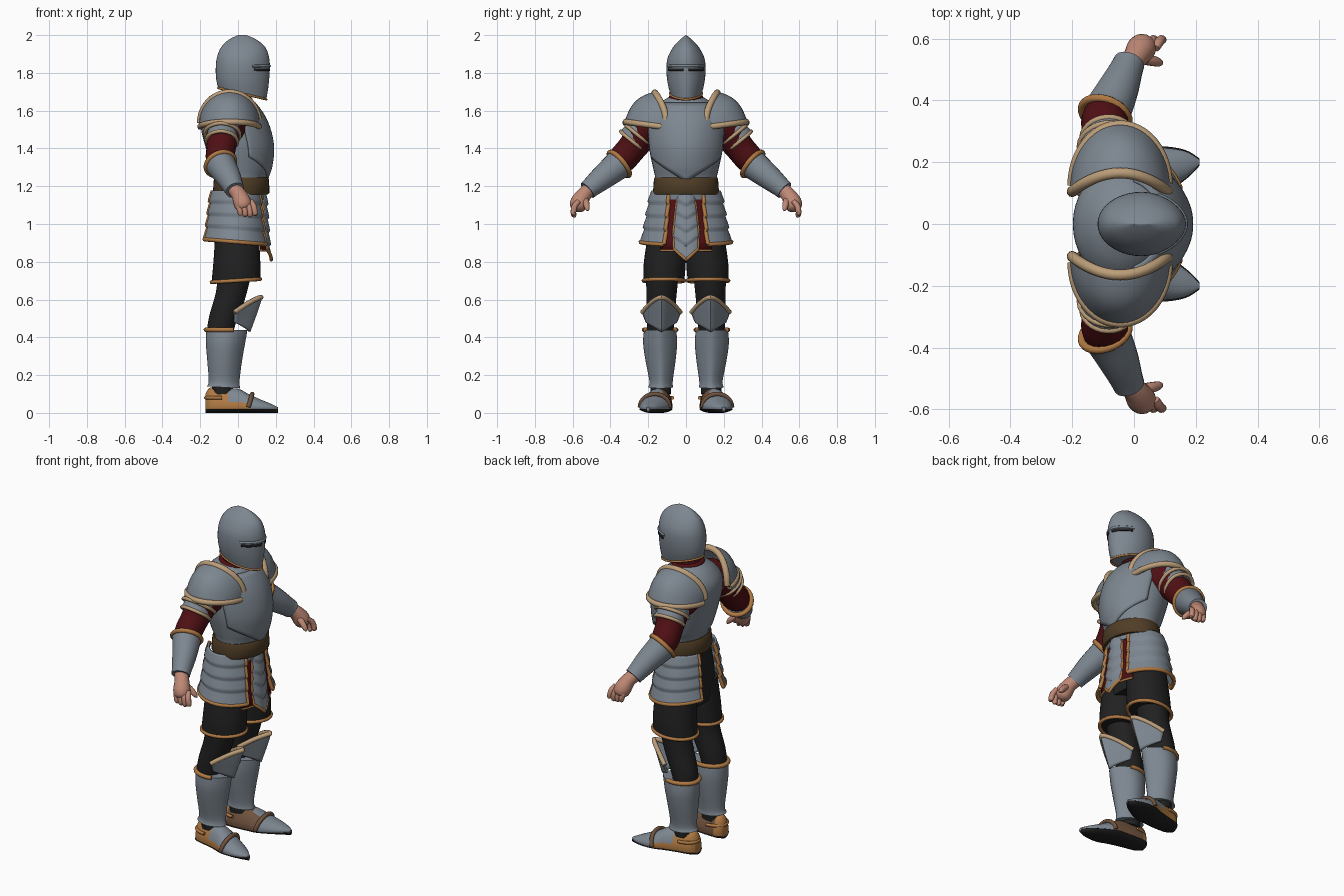
import bpy, bmesh, math
from math import sin, cos, pi, radians
from mathutils import Vector

if "Cube" in bpy.data.objects:
    bpy.data.objects.remove(bpy.data.objects["Cube"])

def mat(name, r, g, b):
    m = bpy.data.materials.new(name)
    m.diffuse_color = (r, g, b, 1)
    m.use_nodes = True
    m.node_tree.nodes["Principled BSDF"].inputs["Base Color"].default_value = m.diffuse_color
    return m

STEEL = mat("steel", .205, .24, .28)
TAN = mat("tan trim", .50, .34, .19)
COPPER = mat("copper trim", .43, .19, .055)
RED = mat("dark red cloth", .08, .005, .007)
BLACK = mat("black cloth", .015, .015, .015)
BELT = mat("belt brown", .08, .047, .019)
SKIN = mat("skin", .52, .25, .18)
SHOE = mat("shoe leather", .16, .085, .048)

def spline(pts, k=4):
    """Catmull-Rom resampling of a list of tuples."""
    out = []
    for i in range(len(pts) - 1):
        a, b, c, d = pts[max(i - 1, 0)], pts[i], pts[i + 1], pts[min(i + 2, len(pts) - 1)]
        for j in range(k):
            t = j / k
            out.append(tuple(.5 * (2 * q + (r - p) * t + (2 * p - 5 * q + 4 * r - s) * t * t
                       + (3 * q - p - 3 * r + s) * t ** 3) for p, q, r, s in zip(a, b, c, d)))
    return out + [tuple(pts[-1])]

def skin(name, rows, m, wrap=True, loop=False, caps=True, mirror=False, thick=0, angle=40, rule=None):
    """Join rows of points into a smooth skin."""
    bm = bmesh.new()
    vs = [[bm.verts.new(p) for p in row] for row in rows]
    n, k = len(vs), len(vs[0])
    for i in range(n if loop else n - 1):
        for j in range(k if wrap else k - 1):
            a, b, j2 = vs[i], vs[(i + 1) % n], (j + 1) % k
            bm.faces.new((a[j], a[j2], b[j2], b[j]))
    if wrap and caps and not loop:
        bm.faces.new(vs[0])
        bm.faces.new(vs[-1])
    bmesh.ops.remove_doubles(bm, verts=bm.verts, dist=.0002)
    bmesh.ops.recalc_face_normals(bm, faces=bm.faces)
    me = bpy.data.meshes.new(name)
    bm.to_mesh(me)
    bm.free()
    for x in (m if isinstance(m, list) else [m]):
        me.materials.append(x)
    if rule:
        for p in me.polygons:
            p.material_index = rule(p.center)
    me.shade_smooth()
    me.set_sharp_from_angle(angle=radians(angle))
    ob = bpy.data.objects.new(name, me)
    bpy.context.collection.objects.link(ob)
    if thick:
        s = ob.modifiers.new("thickness", 'SOLIDIFY')
        s.thickness, s.offset = thick, 0
    if mirror:
        ob.modifiers.new("mirror", 'MIRROR').use_axis = (False, True, False)
    return ob

def tube(name, pts, m, loop=False, mirror=True, n=20):
    """Round tube through (x, y, z, radius) points."""
    P, rows, nrm, L = [Vector(p[:3]) for p in pts], [], None, len(pts)
    for i, p in enumerate(P):
        t = (P[(i + 1) % L] - P[i - 1]) if loop else (P[min(i + 1, L - 1)] - P[max(i - 1, 0)])
        t.normalize()
        nrm = t.orthogonal() if nrm is None else nrm - t * nrm.dot(t)
        nrm.normalize()
        b, r = t.cross(nrm), pts[i][3]
        rows.append([p + r * (cos(2 * pi * j / n) * nrm + sin(2 * pi * j / n) * b) for j in range(n)])
    return skin(name, rows, m, loop=loop, mirror=mirror)

def trim(name, path, r, m, loop=False, mirror=True):
    return tube(name, [(*p, r) for p in path], m, loop, mirror, n=10)

def hoop(name, c, axis, r, t, m):
    a = Vector(axis).normalized()
    u = a.orthogonal().normalized()
    w = a.cross(u)
    trim(name, [Vector(c) + r * (cos(i * pi / 14) * u + sin(i * pi / 14) * w) for i in range(28)], t, m, True)

def rpt(g, th, push=0):
    """Point on a body ring (z, back x, front x, centre y, half width, keel, tilt)."""
    z, xb, xf, cy, ry, k, tilt = g
    c, s = cos(th), sin(th)
    return Vector(((xb + xf) / 2 + ((xf - xb) / 2 + push) * c,
                   cy + (ry + push) * s * (1 - k * max(0, c) ** 2), z + tilt * c))

def ring_at(R, z):
    for a, b in zip(R, R[1:]):
        if z <= b[0]:
            t = max(0, (z - a[0]) / (b[0] - a[0]))
            return tuple(p + (q - p) * t for p, q in zip(a, b))
    return R[-1]

def hull(name, R, m, n=40, **kw):
    return skin(name, [[rpt(g, 2 * pi * j / n) for j in range(n)] for g in R], m, **kw)

def sheet(name, f, nu, nv, m, thick=.012, mirror=True, **kw):
    return skin(name, [[f(i / nu, j / nv) for i in range(nu + 1)] for j in range(nv + 1)], m,
                wrap=False, thick=thick, mirror=mirror, **kw)

# Helmet with ridge, eye slits, brow and rim
H = spline([(1.69, -.105, .15, 0, .084, .14, -.03), (1.75, -.115, .162, 0, .098, .14, -.015),
            (1.82, -.118, .168, 0, .104, .14, 0), (1.88, -.112, .165, 0, .097, .12, 0),
            (1.935, -.09, .145, 0, .069, .08, 0), (1.975, -.05, .10, 0, .033, 0, 0), (2.0, .0, .045, 0, .002, 0, 0)])
hull("helmet", H, STEEL)
sheet("eye_slit", lambda u, v: rpt(ring_at(H, 1.812 + .012 * v), .14 + 1.0 * u, .002), 12, 1, BLACK, .004)
trim("brow_ridge", [rpt(ring_at(H, 1.836), -1.2 + .1 * i, -.001) for i in range(25)], .007, STEEL, mirror=False)
trim("helmet_rim", [rpt(H[0], i * pi / 20) for i in range(40)], .006, COPPER, True, False)
tube("neck", [(-.02, 0, 1.6, .08), (0, 0, 1.74, .07)], RED, mirror=False)
hoop("collar_roll", (-.015, 0, 1.668), (.1, 0, 1), .078, .014, RED)

# Cuirass with V-edged breastplate and belt
T = spline([(1.13, -.11, .14, 0, .16, 0, 0), (1.24, -.112, .152, 0, .163, .05, 0), (1.30, -.14, .172, 0, .175, .1, 0),
            (1.40, -.17, .183, 0, .195, .1, 0), (1.50, -.195, .165, 0, .20, .05, 0), (1.58, -.193, .13, 0, .19, 0, 0),
            (1.64, -.155, .085, 0, .14, 0, 0), (1.675, -.11, .06, 0, .085, 0, 0)])
hull("cuirass", T, STEEL)
def breast(u, v):
    a = (u - .5) * 2.6
    low = 1.225 + .10 * abs(a)
    return rpt(ring_at(T, low + (1.64 - low) * v), a, .003)
sheet("breastplate", breast, 28, 16, STEEL, mirror=False)
hull("belt", [(1.155, -.128, .158, 0, .172, 0, 0), (1.165, -.133, .166, 0, .175, 0, 0),
              (1.235, -.128, .165, 0, .17, 0, 0), (1.245, -.12, .158, 0, .166, 0, 0)], BELT)

# Shoulder plates: dome between an inner arch and an outer rim
def dome(u, v):
    c, s = cos(pi * u), sin(pi * u)
    i = Vector((-.045 + .155 * c, .105 + .06 * s * s, 1.535 + .16 * s))
    o = Vector((-.045 + .155 * c, .125 + .195 * s, 1.515 + .025 * s))
    return i.lerp(o, v) + Vector((0, .6, .8)) * .035 * sin(pi * v) * s
sheet("shoulder_plate", dome, 24, 10, STEEL)
trim("shoulder_inner_trim", [dome(i / 24, 0) for i in range(25)], .018, TAN)
trim("shoulder_outer_trim", [dome(i / 24, 1) for i in range(25)], .016, TAN)
AX = Vector((-.01, .11, -.14)).normalized()
for k in range(2):
    c = Vector((-.08, .222, 1.515)) + AX * .045 * k
    e = c + AX * .05
    tube("upper_arm_lame", [(*c, .088 - .008 * k), (*e, .096 - .011 * k)], STEEL)
    hoop("upper_arm_lame_trim", e, AX, .093 - .011 * k, .010, TAN)

# Arms
tube("sleeve", spline([(-.06, .15, 1.52, .115), (-.075, .22, 1.49, .095), (-.088, .28, 1.41, .078),
                       (-.095, .34, 1.34, .075), (-.085, .39, 1.29, .05)]), RED)
FA = Vector((.075, .185, -.155))
tube("forearm_guard", spline([(-.093, .353, 1.318, .082), (-.08, .378, 1.297, .076), (-.05, .44, 1.247, .066),
                              (-.025, .50, 1.197, .054), (-.016, .522, 1.178, .051)]), STEEL)
hoop("forearm_guard_trim", (-.093, .353, 1.318), FA, .080, .013, COPPER)

# Hands
tube("palm", spline([(-.02, .51, 1.185, .038), (.005, .54, 1.155, .04), (.022, .565, 1.115, .047),
                     (.033, .575, 1.085, .04), (.038, .58, 1.07, .018)]), SKIN)
for i in range(4):
    x, d = -.008 + .026 * i, .012 * abs(i - 1.6)
    tube("finger", spline([(x, .568, 1.12, .013), (x + .012, .590, 1.095, .016), (x + .02, .596, 1.06, .015),
                           (x + .02, .592, 1.04 + d, .0135), (x + .02, .588, 1.03 + d, .004)], 3), SKIN, n=10)
tube("thumb", spline([(.01, .54, 1.14, .018), (.05, .53, 1.115, .018), (.08, .523, 1.085, .014),
                      (.09, .52, 1.07, .005)], 3), SKIN, n=10)

# Hips, shorts and legs
hull("hips", spline([(.84, -.115, .10, 0, .2, 0, 0), (1.0, -.13, .12, 0, .195, 0, 0), (1.2, -.11, .13, 0, .155, 0, 0)]), BLACK)
S = spline([(.70, -.14, .118, .117, .108, 0, .008), (.8, -.13, .118, .112, .111, 0, 0), (.95, -.12, .11, .1, .1, 0, 0)])
hull("shorts_leg", S, BLACK, mirror=True)
trim("shorts_hem", [rpt(S[0], i * pi / 16) for i in range(32)], .010, COPPER, True)
tube("leg", spline([(-.015, .125, .76, .09), (-.04, .13, .62, .08), (-.09, .135, .46, .072),
                    (-.095, .135, .3, .06), (-.08, .133, .1, .055)]), BLACK)

# Hip skirt plates: soft stepped lames around each side
def tasset(u, v):
    a, f = radians(29 + 126 * u), (v * 4) % 1 if v < 1 else 1
    g = .012 * f
    return Vector((-.012 + (.135 + .035 * v + g) * cos(a), (.178 + .05 * v + g) * sin(a),
                   1.175 - .27 * v - .015 * v * cos(a)))
sheet("hip_plates", tasset, 24, 24, STEEL, angle=180)
trim("hip_plate_hem", [tasset(i / 24, 1) for i in range(25)], .011, COPPER)
for e in (0, 1):
    trim("hip_plate_edge", [tasset(e, i / 24) for i in range(25)], .011, COPPER)

# Red cloth and chevron front plate
def cloth(u, v):
    a = radians(-36 + 72 * u)
    return Vector((-.012 + (.135 + .03 * v) * cos(a), (.178 + .05 * v) * sin(a), 1.17 - .31 * v))
sheet("red_cloth", cloth, 12, 6, RED, .008, mirror=False)
trim("red_cloth_hem", [cloth(i / 12, 1) for i in range(13)], .007, COPPER, mirror=False)
def fauld(u, v):
    s, f = 2 * u - 1, (v * 5) % 1 if v < 1 else 1
    return Vector((.142 + .022 * v + .012 * f - .025 * s * s, s * (.04 + .026 * min(1, v * 1.4) - .012 * max(0, v - .7)),
                   1.165 - .355 * v + .058 * abs(s) * (.3 + .7 * v)))
sheet("front_chevron_plate", fauld, 12, 30, STEEL, mirror=False, angle=60)
trim("front_plate_hem", [fauld(i / 12, 1) for i in range(13)], .009, COPPER, mirror=False)
trim("front_plate_edge", [fauld(1, i / 15) for i in range(16)], .008, COPPER)

# Knee guards
def knee(u, v):
    s = abs(2 * u - 1)
    xc = .122 - .03 * sin(pi * v / 2) - .032 * v * v
    top, bot = .612 - .08 * s ** 1.6, .43 + .05 * s
    return Vector((xc - (xc + .02) * s ** 1.25, .13 + (2 * u - 1) * (.1 - .022 * v), top + (bot - top) * v))
sheet("knee_guard", knee, 20, 10, STEEL)
trim("knee_guard_trim", [knee(i / 20, 0) for i in range(21)], .013, TAN)

# Shin guards, trimmed around the back
G = spline([(.135, -.165, .012, .134, .066, .25, -.005), (.17, -.155, .008, .132, .062, .35, 0),
            (.28, -.163, .022, .135, .080, .35, 0), (.37, -.17, .038, .137, .09, .35, 0),
            (.44, -.17, .05, .137, .085, .35, 0)])
hull("shin_guard", G, STEEL, mirror=True, angle=30)
trim("shin_guard_trim", [rpt(G[-1], pi / 2 + i * pi / 20) for i in range(-2, 23)], .012, COPPER)

# Shoes: (x, centre y, half width, top z)
F = spline([(-.172, .128, .03, .10), (-.145, .13, .055, .135), (-.07, .138, .066, .13), (0, .15, .073, .128),
            (.05, .162, .08, .103), (.11, .178, .068, .075), (.17, .192, .042, .05), (.212, .2, .008, .03)])
def foot(lo, hi, grow):
    return [[(x, y + (w + grow) * cos(a) * (.93 if sin(a) > .3 else 1),
              max(lo, min(hi, .028 + (h - .028) * max(0, sin(a)) ** .8 + .028 * min(0, sin(a)))))
             for a in [2 * pi * j / 28 for j in range(28)]] for x, y, w, h in F]
def shoe_colour(c):
    if c.x > .06 or (c.x > -.05 and c.z > .045 and c.y > .13):
        return 0
    return 2 if c.y > .14 or c.x < -.13 else 1
skin("shoe", foot(.012, 1, 0), [STEEL, SHOE, COPPER], mirror=True, rule=shoe_colour)
skin("sole", foot(0, .02, .004), BLACK, mirror=True)
trim("foot_strap", [(.055 + .02 * sin(a), .165 + .079 * cos(a), .03 + .070 * sin(a)) for a in
                    [pi * i / 14 for i in range(15)]], .012, SHOE)
trim("heel_strap", [(-.085 - .086 * sin(a), .134 + .063 * cos(a), .08) for a in
                    [pi * i / 14 for i in range(15)]], .009, COPPER)
